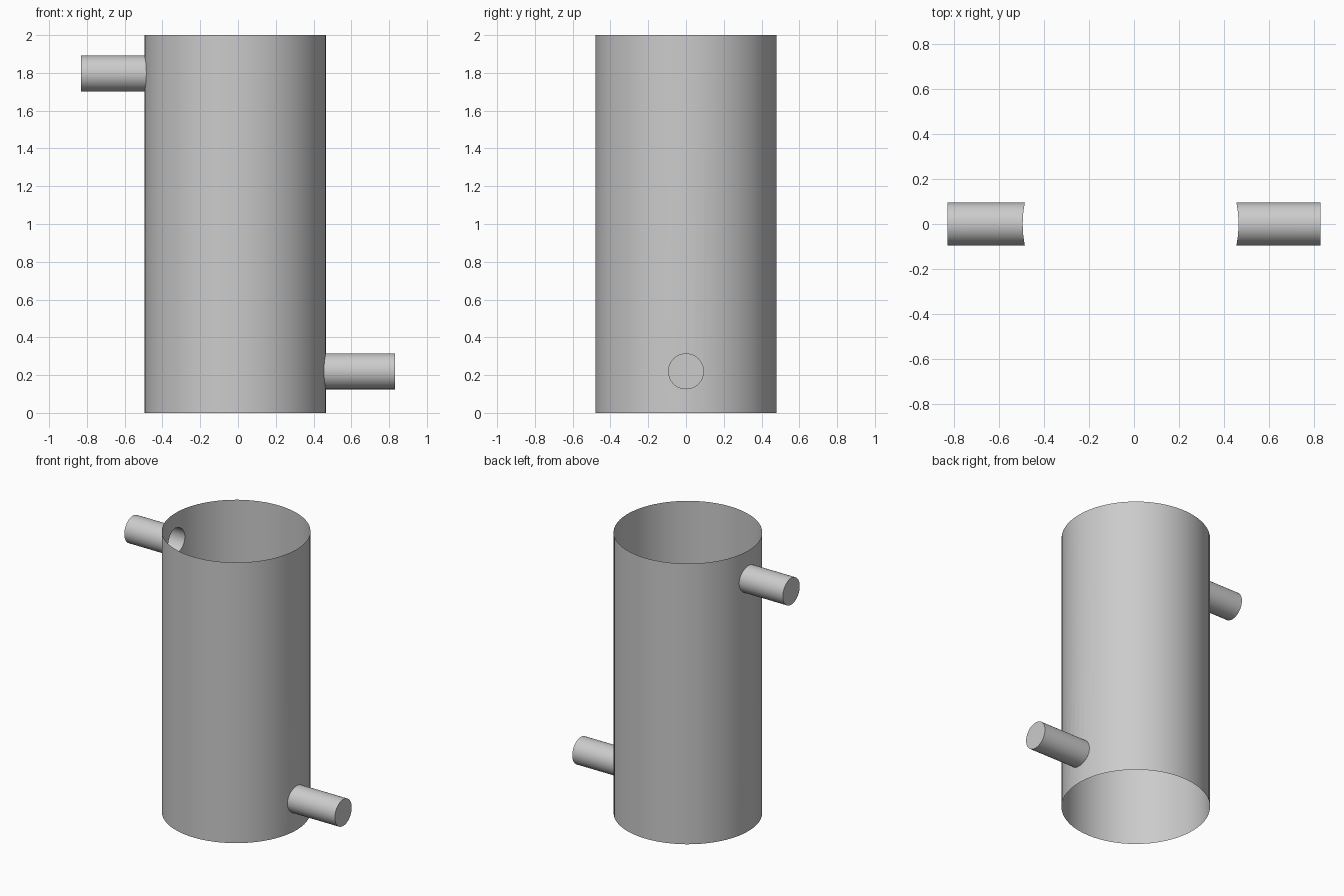
import bpy
import bmesh
from math import pi, radians

cube = bpy.data.objects.get("Cube")
if cube:
    bpy.data.objects.remove(cube)

HEIGHT, RADIUS, CENTRE_X = 2.0, 0.48, -0.015
PIPE_RADIUS, PIPE_END = 0.095, 0.83

# One plain grey for the whole vessel
grey = bpy.data.materials.new("plain_grey")
grey.use_nodes = True
colour = (0.6, 0.6, 0.6, 1)
grey.diffuse_color = colour
grey.node_tree.nodes["Principled BSDF"].inputs["Base Color"].default_value = colour


def cylinder(name, radius, depth, location, rotation=(0, 0, 0)):
    bpy.ops.mesh.primitive_cylinder_add(vertices=64, radius=radius, depth=depth,
                                        location=location, rotation=rotation)
    obj = bpy.context.object
    obj.name = name
    obj.data.materials.append(grey)
    return obj


# Upright main tube
tube = cylinder("open_tube_with_side_pipes", RADIUS, HEIGHT, (CENTRE_X, 0, HEIGHT / 2))

# Inlet high on one side, outlet low on the other, joined into the wall
inner = 0.3
for name, side, z in (("upper_pipe", -1, 1.797), ("lower_pipe", 1, 0.22)):
    pipe = cylinder(name, PIPE_RADIUS, PIPE_END - inner,
                    (side * (PIPE_END + inner) / 2, 0, z), (0, pi / 2, 0))
    union = tube.modifiers.new(name, "BOOLEAN")
    union.operation = "UNION"
    union.solver = "EXACT"
    union.object = pipe
    bpy.context.view_layer.objects.active = tube
    bpy.ops.object.modifier_apply(modifier=union.name)
    bpy.data.objects.remove(pipe)

# Open the top and bottom, leaving a thin hollow shell with pierced walls
bm = bmesh.new()
bm.from_mesh(tube.data)
ends = [f for f in bm.faces if abs(f.normal.z) > 0.99 and
        abs(abs(f.calc_center_median().z) - HEIGHT / 2) < 0.001]
bmesh.ops.delete(bm, geom=ends, context="FACES")
bm.to_mesh(tube.data)
bm.free()

# Smooth walls with crisp pipe ends and joints
bpy.ops.object.select_all(action="DESELECT")
tube.select_set(True)
bpy.context.view_layer.objects.active = tube
bpy.ops.object.shade_smooth_by_angle(angle=radians(30))
